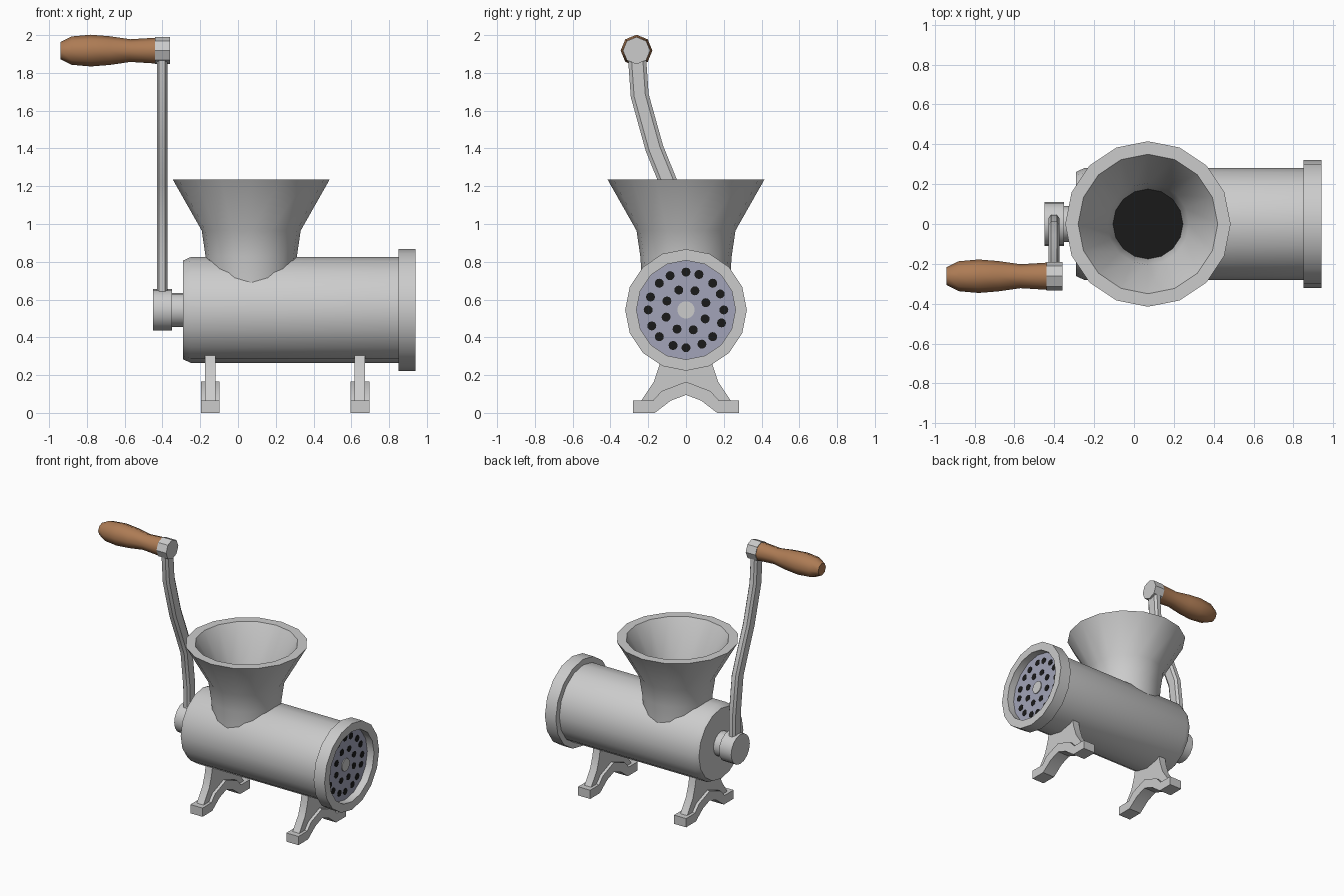
import bpy, bmesh, math
from mathutils import Vector

if "Cube" in bpy.data.objects:
    bpy.data.objects.remove(bpy.data.objects["Cube"])


def material(name, rgb):
    m = bpy.data.materials.new(name)
    m.diffuse_color = (*rgb, 1)
    m.use_nodes = True
    m.node_tree.nodes["Principled BSDF"].inputs["Base Color"].default_value = m.diffuse_color
    return m


WOOD = material("wood", (0.42, 0.2, 0.09))
BLACK = material("black", (0.01, 0.01, 0.01))
STEEL = material("plate_steel", (0.36, 0.37, 0.48))


def finish(name, bm, mat=None, angle=35):
    bmesh.ops.recalc_face_normals(bm, faces=bm.faces)
    me = bpy.data.meshes.new(name)
    bm.to_mesh(me)
    bm.free()
    ob = bpy.data.objects.new(name, me)
    bpy.context.collection.objects.link(ob)
    if mat:
        me.materials.append(mat)
    bpy.ops.object.select_all(action='DESELECT')
    ob.select_set(True)
    bpy.context.view_layer.objects.active = ob
    bpy.ops.object.shade_smooth_by_angle(angle=math.radians(angle))
    return ob


def skin(bm, rings, closed=False):
    """Bridge consecutive rings of points; cap the ends unless closed."""
    vs = [[bm.verts.new(p) for p in ring] for ring in rings]
    n = len(vs[0])
    for a, b in zip(vs, vs[1:] + vs[:1] if closed else vs[1:]):
        for i in range(n):
            j = (i + 1) % n
            bm.faces.new((a[i], a[j], b[j], b[i]))
    if not closed:
        bm.faces.new(vs[0])
        bm.faces.new(vs[-1])


def revolve(name, profile, origin, axis='X', n=16, closed=False, mat=None, angle=35):
    """Profile is (distance along axis, radius)."""
    o = Vector(origin)
    rings = []
    for h, r in profile:
        ring = []
        for i in range(n):
            a = 2 * math.pi * i / n
            c, s = r * math.cos(a), r * math.sin(a)
            ring.append(o + Vector((h, c, s) if axis == 'X' else (c, s, h)))
        rings.append(ring)
    bm = bmesh.new()
    skin(bm, rings, closed)
    return finish(name, bm, mat, angle)


def extrude_x(name, outline, x, width):
    """Extrude a y-z outline symmetrically about x."""
    bm = bmesh.new()
    skin(bm, [[(x + s * width / 2, y, z) for y, z in outline] for s in (-1, 1)])
    return finish(name, bm)


C = (0, 0, 0.545)

# Barrel, end collar and perforated plate
revolve("barrel", [(-0.29, 0.262), (-0.25, 0.28), (0.87, 0.28)], C)
revolve("end_collar", [(0.86, 0.262), (0.94, 0.262), (0.94, 0.322), (0.85, 0.322),
                       (0.85, 0.262)], C, closed=True)
revolve("plate", [(0.86, 0.263), (0.885, 0.263)], C, mat=STEEL)
revolve("plate_hub", [(0.87, 0.046), (0.892, 0.046)], C)

# Plate holes in two rings
bm = bmesh.new()
spots = [(0.2, 22.5 * i - (2.5 if i % 2 else 0)) for i in range(16)]
spots += [(0.112, 25 + 45 * i) for i in range(8)]
for r, deg in spots:
    a = math.radians(deg)
    y, z = r * math.sin(a), 0.545 + r * math.cos(a)
    circle = [(y + 0.024 * math.cos(t * math.pi / 6), z + 0.024 * math.sin(t * math.pi / 6))
              for t in range(12)]
    skin(bm, [[(x, p, q) for p, q in circle] for x in (0.88, 0.887)])
finish("plate_holes", bm, BLACK)

# Hopper with a dark throat
revolve("hopper", [(0.62, 0.232), (0.72, 0.234), (0.83, 0.242), (0.965, 0.262), (1.235, 0.415),
                   (1.235, 0.35), (0.98, 0.205), (0.83, 0.175), (0.62, 0.175)],
        (0.07, 0, 0), 'Z', closed=True, angle=40)
revolve("hopper_throat", [(0.8, 0.178), (0.832, 0.178)], (0.07, 0, 0), 'Z', mat=BLACK)

# Crank shaft and hub
revolve("crank_shaft", [(-0.36, 0.09), (-0.28, 0.09)], C)
revolve("crank_hub", [(-0.45, 0.11), (-0.35, 0.11)], C)

# Crank arm: bevelled bar swept along an S curve
path = [Vector(p) for p in [(0, 0.56), (-0.002, 0.8), (-0.035, 1.07), (-0.1, 1.235),
                            (-0.167, 1.4), (-0.245, 1.68), (-0.262, 1.92)]]
section = [(-0.028, 0.03), (-0.015, 0.048), (0.015, 0.048), (0.028, 0.03)]
section += [(-x, -w) for x, w in section]
rings = []
for i, p in enumerate(path):
    t = (path[min(i + 1, len(path) - 1)] - path[max(i - 1, 0)]).normalized()
    rings.append([(-0.402 + x, p.x + w * t.y, p.y - w * t.x) for x, w in section])
bm = bmesh.new()
skin(bm, rings)
finish("crank_arm", bm)

# Grip boss and turned wooden grip
G = (0, -0.262, 1.918)
revolve("grip_boss", [(-0.44, 0.072), (-0.36, 0.072)], G, n=8)
revolve("wooden_grip", [(-0.94, 0.045), (-0.88, 0.075), (-0.78, 0.084), (-0.68, 0.076),
                        (-0.57, 0.06), (-0.44, 0.068)], G, n=8, mat=WOOD, angle=60)

# Two arched feet: wide flange plus narrower web
flange = [(0.28, 0), (0.28, 0.065), (0.175, 0.065), (0.13, 0.115), (0, 0.165)]
flange += [(-y, z) for y, z in flange[-2::-1]]
under = [(0.165, 0), (0.08, 0.065), (0, 0.095)]
flange += [(-y, z) for y, z in under] + [(0.08, 0.065), (0.165, 0)]
web = [(0.24, 0.06), (0.17, 0.165), (0.142, 0.25), (0.125, 0.34)]
web += [(-y, z) for y, z in reversed(web)]
web += [(-0.17, 0.05), (-0.1, 0.11), (0, 0.15), (0.1, 0.11), (0.17, 0.05)]
for label, x in (("rear", -0.147), ("front", 0.645)):
    extrude_x(label + "_foot_flange", flange, x, 0.1)
    extrude_x(label + "_foot_web", web, x, 0.056)
